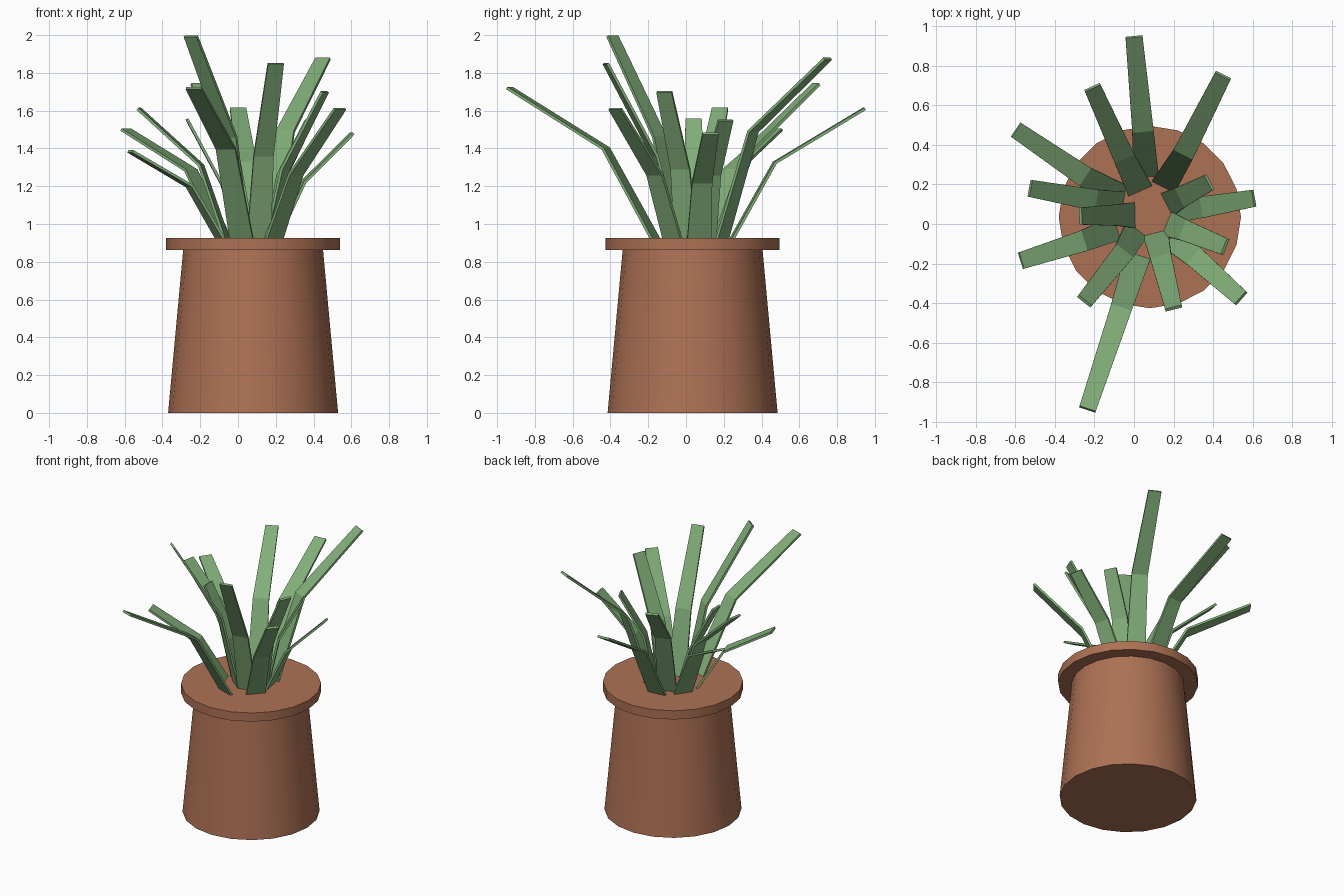
import bpy, bmesh, math
from mathutils import Vector

if "Cube" in bpy.data.objects:
    bpy.data.objects.remove(bpy.data.objects["Cube"])


def material(name, color):
    m = bpy.data.materials.new(name)
    m.diffuse_color = (*color, 1)
    m.use_nodes = True
    m.node_tree.nodes["Principled BSDF"].inputs["Base Color"].default_value = m.diffuse_color
    return m


clay = material("clay", (0.42, 0.165, 0.09))
green = material("leaf_green", (0.22, 0.42, 0.19))
CX, CY, SOIL = 0.08, 0.035, 0.925


def drum(name, r_bottom, r_top, z0, z1):
    bpy.ops.mesh.primitive_cone_add(vertices=20, radius1=r_bottom, radius2=r_top,
                                    depth=z1 - z0, location=(CX, CY, (z0 + z1) / 2))
    ob = bpy.context.object
    ob.name = name
    ob.data.materials.append(clay)
    bpy.ops.object.shade_smooth_by_angle(angle=math.radians(30))


# Pot body and rim with flat top
drum("pot_body", 0.45, 0.37, 0, 0.865)
drum("pot_rim", 0.46, 0.46, 0.862, SOIL)


# A leaf is a thin strap, bent once, narrowing to the tip
def leaf(name, base, bend, tip, thickness=0.015):
    pts = [Vector(base), Vector(bend), Vector(tip)]
    lower, upper = (pts[1] - pts[0]).normalized(), (pts[2] - pts[1]).normalized()
    side = Vector((0, 0, 1)).cross(upper).normalized()
    dirs = [lower, (lower + upper).normalized(), upper]
    bm = bmesh.new()
    rings = []
    for p, d, w in zip(pts, dirs, (0.13, 0.108, 0.086)):
        n = d.cross(side).normalized() * thickness / 2
        s = side * w / 2
        rings.append([bm.verts.new(p + a * s + b * n)
                      for a, b in ((-1, -1), (1, -1), (1, 1), (-1, 1))])
    for r0, r1 in zip(rings, rings[1:]):
        for i in range(4):
            j = (i + 1) % 4
            bm.faces.new((r0[i], r0[j], r1[j], r1[i]))
    bm.faces.new(rings[0][::-1])
    bm.faces.new(rings[-1])
    bmesh.ops.recalc_face_normals(bm, faces=bm.faces)
    me = bpy.data.meshes.new(name)
    bm.to_mesh(me)
    bm.free()
    me.materials.append(green)
    bpy.context.collection.objects.link(bpy.data.objects.new(name, me))


# Base (x, y at the soil), bend and tip of each leaf
leaves = [
    ((0.06, 0.24), (0.045, 0.47, 1.325), (0.0, 0.945, 1.61)),
    ((0.03, 0.17), (-0.05, 0.335, 1.39), (-0.21, 0.69, 1.74)),
    ((0.15, 0.19), (0.25, 0.355, 1.49), (0.45, 0.75, 1.875)),
    ((0.17, 0.10), (0.235, 0.135, 1.26), (0.38, 0.21, 1.55)),
    ((0.20, 0.07), (0.345, 0.085, 1.22), (0.605, 0.13, 1.48)),
    ((0.17, 0.0), (0.25, -0.03, 1.29), (0.46, -0.115, 1.70)),
    ((0.19, -0.07), (0.305, -0.165, 1.26), (0.54, -0.375, 1.61)),
    ((0.11, -0.05), (0.135, -0.165, 1.36), (0.20, -0.425, 1.85)),
    ((0.02, -0.16), (-0.065, -0.425, 1.40), (-0.235, -0.935, 1.72)),
    ((0.01, -0.03), (-0.05, -0.14, 1.46), (-0.25, -0.39, 1.995)),
    ((-0.09, -0.02), (-0.255, -0.085, 1.20), (-0.57, -0.185, 1.385)),
    ((-0.06, 0.10), (-0.195, 0.12, 1.31), (-0.525, 0.18, 1.61)),
    ((-0.07, 0.14), (-0.25, 0.24, 1.285), (-0.595, 0.475, 1.50)),
    ((0.0, 0.045), (-0.085, 0.045, 1.21), (-0.27, 0.04, 1.555)),
]
for k, (b, m, t) in enumerate(leaves):
    leaf(f"leaf_{k + 1}", (*b, SOIL - 0.01), m, t)
